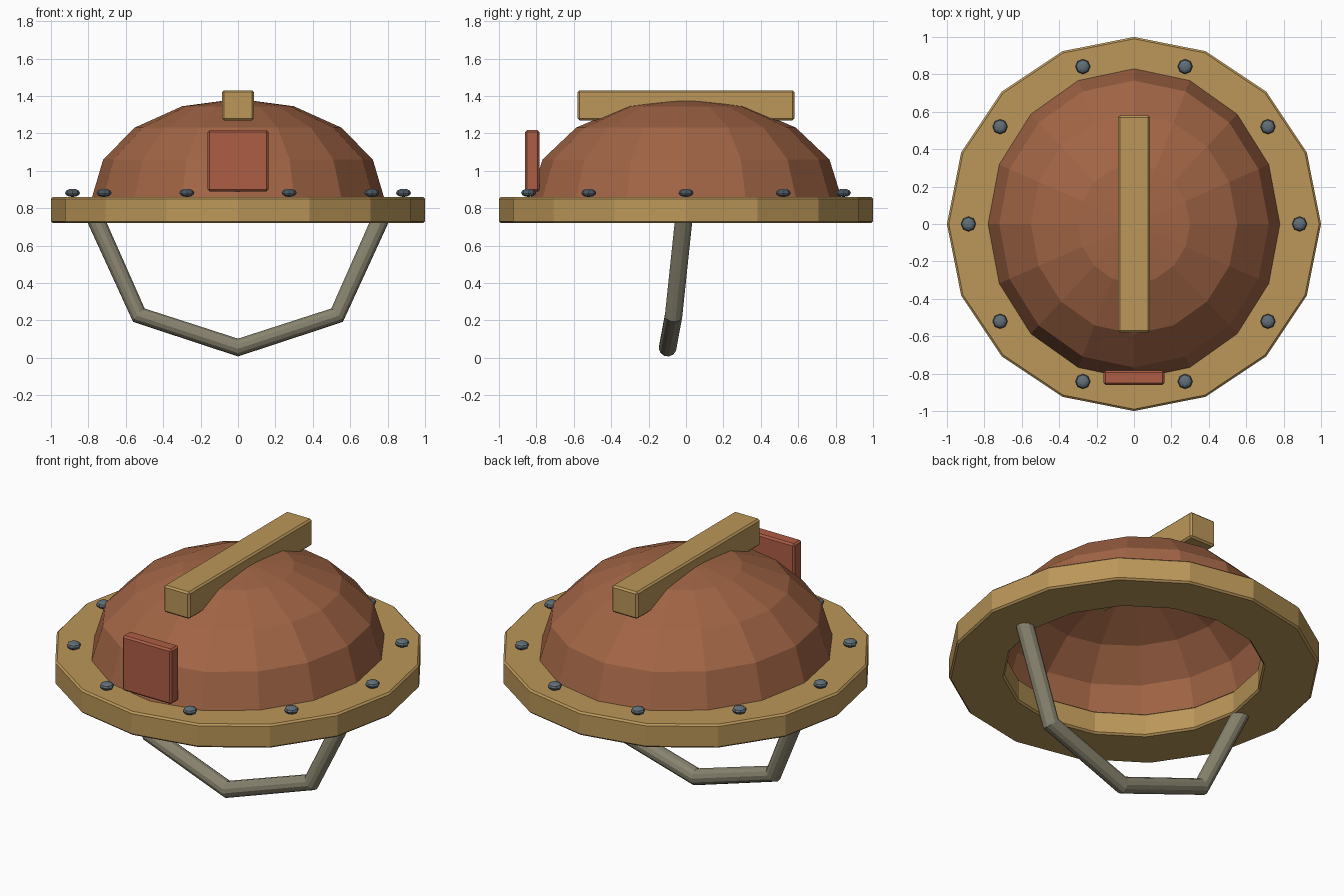
import bpy, bmesh
from math import sin, cos, pi, radians

if "Cube" in bpy.data.objects:
    bpy.data.objects.remove(bpy.data.objects["Cube"])


def material(name, rgb):
    m = bpy.data.materials.new(name)
    m.diffuse_color = (*rgb, 1)
    m.use_nodes = True
    m.node_tree.nodes["Principled BSDF"].inputs["Base Color"].default_value = m.diffuse_color
    return m


LEATHER = material("brown_leather", (0.36, 0.13, 0.06))
BRASS = material("brass", (0.50, 0.31, 0.10))
RED = material("red_plate", (0.42, 0.11, 0.06))
STRAP = material("strap_cloth", (0.25, 0.23, 0.16))
STEEL = material("steel", (0.12, 0.16, 0.19))


def add_object(name, data, mat):
    ob = bpy.data.objects.new(name, data)
    bpy.context.collection.objects.link(ob)
    data.materials.append(mat)
    return ob


def finish(name, bm, mat):
    bmesh.ops.recalc_face_normals(bm, faces=bm.faces[:])
    me = bpy.data.meshes.new(name)
    bm.to_mesh(me)
    bm.free()
    return add_object(name, me, mat)


def bevel(ob, width):
    m = ob.modifiers.new("bevel", 'BEVEL')
    m.width, m.segments = width, 1
    m.limit_method, m.angle_limit = 'ANGLE', radians(40)


def lathe(name, profile, mat, sides=16, closed=False, sy=1.0):
    """Spin an (r, z) profile round z; sy stretches it along y."""
    bm = bmesh.new()
    rings = []
    for r, z in profile:
        if r < 1e-6:
            rings.append([bm.verts.new((0, 0, z))] * sides)
        else:
            rings.append([bm.verts.new((r * cos(2 * pi * i / sides),
                                        r * sy * sin(2 * pi * i / sides), z))
                          for i in range(sides)])
    pairs = list(zip(rings, rings[1:]))
    if closed:
        pairs.append((rings[-1], rings[0]))
    for a, b in pairs:
        for i in range(sides):
            j = (i + 1) % sides
            bm.faces.new(list(dict.fromkeys((a[i], a[j], b[j], b[i]))))
    return finish(name, bm, mat)


def box(name, lo, hi, mat, width):
    bm = bmesh.new()
    bmesh.ops.create_cube(bm, size=1)
    for v in bm.verts:
        v.co = [lo[k] if v.co[k] < 0 else hi[k] for k in range(3)]
    bevel(finish(name, bm, mat), width)


# brim: flat 16-sided ring
brim = lathe("brim", [(0.70, 0.72), (1.0, 0.72), (1.0, 0.86), (0.70, 0.86)],
             BRASS, closed=True)
bevel(brim, 0.01)

# crown: hollow half ellipsoid, slightly longer front to back
arc = [(0.78 * cos(a * pi / 8), 0.86 + 0.525 * sin(a * pi / 8)) for a in range(4)]
crown = lathe("crown", [(0.78, 0.84)] + arc + [(0, 1.385)], LEATHER, sy=0.83 / 0.78)
shell = crown.modifiers.new("shell", 'SOLIDIFY')
shell.thickness, shell.offset = 0.05, -1

# ridge bar on top and plate at the front
box("ridge", (-0.085, -0.58, 1.27), (0.085, 0.58, 1.43), BRASS, 0.01)
box("front_plate", (-0.162, -0.86, 0.89), (0.162, -0.783, 1.217), RED, 0.01)

# rivets around the brim: flattened low-poly balls
for i in range(10):
    t = 2 * pi * i / 10
    profile = [(0.04 * sin(k * pi / 6), -0.022 * cos(k * pi / 6)) for k in range(7)]
    rivet = lathe(f"rivet_{i + 1}", profile, STEEL, sides=8)
    rivet.location = (0.885 * cos(t), 0.885 * sin(t), 0.882)

# chin strap: bent tube hanging under the brim
half = [(0.77, -0.01, 0.76), (0.53, -0.066, 0.228)]
path = [(-x, y, z) for x, y, z in half] + [(0, -0.098, 0.055)] + half[::-1]
cu = bpy.data.curves.new("chin_strap", 'CURVE')
cu.dimensions = '3D'
cu.bevel_depth, cu.bevel_resolution, cu.use_fill_caps = 0.048, 4, True
sp = cu.splines.new('POLY')
sp.points.add(len(path) - 1)
for p, co in zip(sp.points, path):
    p.co = (*co, 1)
sp.use_smooth = False
add_object("chin_strap", cu, STRAP)
